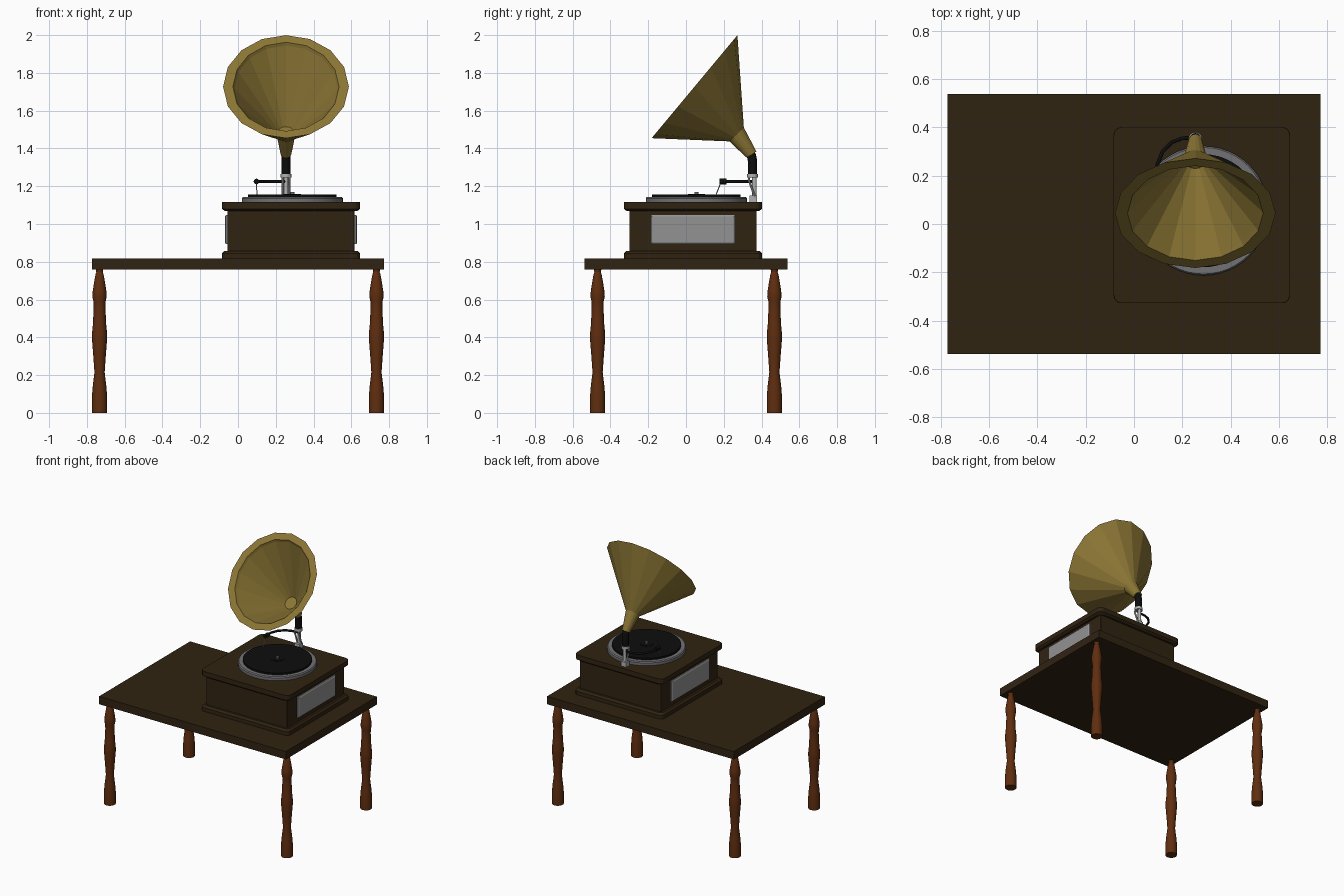
import bpy, bmesh, math
from mathutils import Vector

if "Cube" in bpy.data.objects:
    bpy.data.objects.remove(bpy.data.objects["Cube"])


def mat(name, rgb):
    m = bpy.data.materials.new(name)
    m.diffuse_color = (*rgb, 1)
    m.use_nodes = True
    m.node_tree.nodes["Principled BSDF"].inputs["Base Color"].default_value = m.diffuse_color
    return m


DARK_WOOD = mat("dark_wood", (0.030, 0.017, 0.006))
LEG_WOOD = mat("red_wood", (0.115, 0.027, 0.005))
GOLD = mat("brass_gold", (0.26, 0.18, 0.035))
PANEL = mat("panel_grey", (0.29, 0.29, 0.29))
PLATTER = mat("platter_grey", (0.17, 0.17, 0.18))
SILVER = mat("silver", (0.45, 0.45, 0.45))
BLACK = mat("black", (0.004, 0.004, 0.004))


def finish(name, bm, m, smooth=None):
    bmesh.ops.recalc_face_normals(bm, faces=bm.faces)
    me = bpy.data.meshes.new(name)
    bm.to_mesh(me)
    bm.free()
    me.materials.append(m)
    ob = bpy.data.objects.new(name, me)
    bpy.context.collection.objects.link(ob)
    if smooth:
        bpy.ops.object.select_all(action='DESELECT')
        ob.select_set(True)
        bpy.context.view_layer.objects.active = ob
        bpy.ops.object.shade_smooth_by_angle(angle=math.radians(smooth))
    return ob


def loft(name, rings, m, smooth=None):
    """Skin a list of equal-length point rings and cap both ends."""
    bm = bmesh.new()
    vs = [[bm.verts.new(p) for p in r] for r in rings]
    n = len(vs[0])
    for a, b in zip(vs, vs[1:]):
        for i in range(n):
            j = (i + 1) % n
            bm.faces.new((a[i], a[j], b[j], b[i]))
    bm.faces.new(vs[0])
    bm.faces.new(vs[-1])
    return finish(name, bm, m, smooth)


def lathe(name, x, y, profile, n, m, smooth=35):
    rings = [[(x + r * math.cos(2 * math.pi * i / n), y + r * math.sin(2 * math.pi * i / n), z)
              for i in range(n)] for r, z in profile]
    return loft(name, rings, m, smooth)


def tube(name, pts, r, n, m):
    pts = [Vector(p) for p in pts]
    rings = []
    for i, p in enumerate(pts):
        t = (pts[min(i + 1, len(pts) - 1)] - pts[max(i - 1, 0)]).normalized()
        ref = Vector((1, 0, 0)) if abs(t.x) < 0.3 and abs(t.z) > 0.5 else Vector((0, 0, 1))
        u = t.cross(ref).normalized()
        v = t.cross(u)
        rings.append([p + r * (math.cos(2 * math.pi * k / n) * u + math.sin(2 * math.pi * k / n) * v)
                      for k in range(n)])
    return loft(name, rings, m, 40)


def slab(name, cx, cy, steps, corner, m):
    """Square block with rounded corners; steps are (half size, z)."""
    rings = []
    for h, z in steps:
        ring = []
        for q in range(4):
            sx, sy = ((1, 1), (-1, 1), (-1, -1), (1, -1))[q]
            for k in range(4):
                a = math.pi / 2 * (q + k / 3)
                ring.append((cx + sx * (h - corner) + corner * math.cos(a),
                             cy + sy * (h - corner) + corner * math.sin(a), z))
        rings.append(ring)
    return loft(name, rings, m)


def box(name, lo, hi, m):
    bm = bmesh.new()
    bmesh.ops.create_cube(bm, size=1)
    for v in bm.verts:
        v.co = [(l + h) / 2 + c * (h - l) for l, h, c in zip(lo, hi, v.co)]
    return finish(name, bm, m)


# Table
box("table_top", (-0.773, -0.538, 0.758), (0.773, 0.538, 0.817), DARK_WOOD)
LEG = [(0.040, 0), (0.040, 0.09), (0.036, 0.14), (0.027, 0.215), (0.033, 0.30), (0.040, 0.39),
       (0.040, 0.42), (0.035, 0.47), (0.031, 0.56), (0.032, 0.59), (0.038, 0.615),
       (0.036, 0.645), (0.029, 0.69), (0.021, 0.735), (0.017, 0.745), (0.020, 0.76)]
for sx, side in ((-1, "left"), (1, "right")):
    for sy, end in ((-1, "front"), (1, "back")):
        lathe(f"{end}_{side}_leg", sx * 0.733, sy * 0.468, LEG, 20, LEG_WOOD, 25)

# Cabinet
CX, CY = 0.281, 0.037
slab("cabinet_base", CX, CY, [(0.365, 0.817), (0.365, 0.845), (0.352, 0.858)], 0.03, DARK_WOOD)
slab("cabinet_body", CX, CY, [(0.336, 0.85), (0.336, 1.07)], 0.004, DARK_WOOD)
slab("cabinet_lid", CX, CY, [(0.350, 1.068), (0.365, 1.080), (0.365, 1.116)], 0.035, DARK_WOOD)

# Side panels with a bevelled outer edge
for s, side in ((-1, "left"), (1, "right")):
    rings = []
    for out, inset in ((0.33, 0), (0.345, 0), (0.350, 0.008)):
        x = CX + s * out
        rings.append([(x, -0.185 + inset, 0.893 + inset), (x, 0.26 - inset, 0.893 + inset),
                      (x, 0.26 - inset, 1.047 - inset), (x, -0.185 + inset, 1.047 - inset)])
    loft(f"{side}_panel", rings, PANEL)

# Turntable and record
TX, TY = 0.288, 0.055
lathe("platter", TX, TY, [(0.268, 1.112), (0.268, 1.136), (0.262, 1.143)], 48, PLATTER)
lathe("record", TX, TY, [(0.234, 1.143), (0.234, 1.157)], 48, BLACK)
lathe("record_label", TX, TY, [(0.045, 1.156), (0.045, 1.160)], 32, BLACK)
lathe("spindle", TX, TY, [(0.011, 1.156), (0.011, 1.170)], 12, PLATTER)

# Horn support
PX, PY = 0.254, 0.352
box("support_foot", (PX - 0.022, 0.335, 1.114), (PX + 0.022, 0.376, 1.150), SILVER)
lathe("support_post", PX, 0.362, [(0.012, 1.14), (0.012, 1.255)], 16, SILVER)
for s, side in ((-1, "left"), (1, "right")):
    tube(f"{side}_strut", [(PX + s * 0.017, 0.366, 1.14), (PX + s * 0.017, 0.332, 1.235),
                           (PX + s * 0.017, 0.338, 1.255)], 0.006, 8, SILVER)
lathe("support_collar", PX, PY, [(0.028, 1.246), (0.028, 1.266)], 20, SILVER)
tube("horn_elbow", [(PX, PY, 1.26), (PX, PY, 1.335), (PX, 0.348, 1.357), (PX, 0.336, 1.385)],
     0.0245, 16, BLACK)

# Tone arm, sound box and needle
tube("tone_arm", [(0.25, 0.358, 1.225), (0.20, 0.355, 1.225), (0.155, 0.338, 1.225),
                  (0.118, 0.30, 1.225), (0.098, 0.25, 1.225), (0.098, 0.185, 1.225)],
     0.008, 12, BLACK)
tube("sound_box", [(0.098, 0.215, 1.225), (0.098, 0.178, 1.225)], 0.015, 16, BLACK)
tube("needle", [(0.098, 0.184, 1.218), (0.100, 0.160, 1.158)], 0.003, 6, SILVER)


# Horn: tilted rings (centre y, z, ring direction y, z, radius x, radius along direction)
def horn_ring(y, z, uy, uz, rx, ru, n=16):
    ring = []
    for i in range(n):
        a = 2 * math.pi * i / n
        c = ru * math.cos(a)
        ring.append((PX + rx * math.sin(a), y + c * uy, z + c * uz))
    return ring


HORN = [(0.346, 1.368, 0.86, 0.51, 0.028, 0.031),   # neck start
        (0.268, 1.474, 0.72, 0.69, 0.050, 0.053),   # neck end
        (0.045, 1.727, 0.64, 0.768, 0.333, 0.355),  # outer rim
        (0.045, 1.727, 0.64, 0.768, 0.281, 0.306),  # inner rim
        (0.057, 1.717, 0.64, 0.768, 0.272, 0.296),  # inner lip
        (0.262, 1.484, 0.72, 0.69, 0.043, 0.045)]   # throat
loft("horn", [horn_ring(*h) for h in HORN], GOLD)
